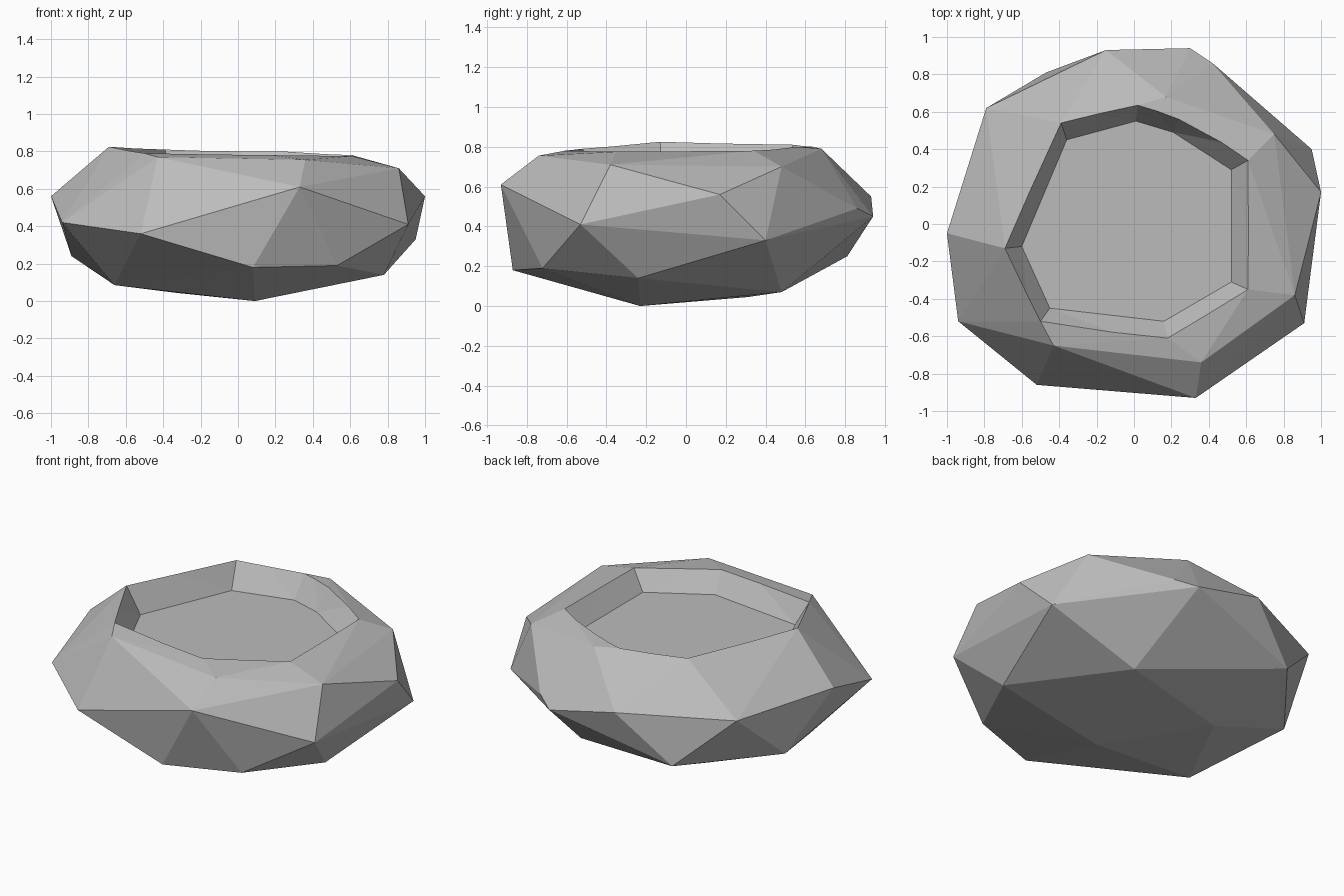
import bpy
import bmesh
from mathutils import Vector

if "Cube" in bpy.data.objects:
    bpy.data.objects.remove(bpy.data.objects["Cube"])

FLOOR_Z = 0.66

# Corner points of the boulder, from the ground up to the shoulder
lower = [(0.09, -0.23, 0), (-0.34, 0.31, 0.045), (0.40, 0.48, 0.07), (-0.66, -0.29, 0.085),
         (0.78, -0.24, 0.14), (0.08, -0.87, 0.18), (0.53, -0.72, 0.19),
         (-0.89, 0.28, 0.24), (-0.47, 0.81, 0.25), (0.95, 0.40, 0.33)]
middle = [(-0.52, -0.86, 0.36), (0.91, -0.53, 0.41), (-0.94, -0.52, 0.42), (0.30, 0.94, 0.45),
          (0.42, 0.86, 0.49), (-0.15, 0.93, 0.55), (-0.79, 0.62, 0.55),
          (-1.0, -0.05, 0.56), (1.0, 0.17, 0.56), (0.33, -0.93, 0.61)]
shoulder = [(0.75, 0.48, 0.70), (0.86, -0.38, 0.71), (0.36, -0.74, 0.755),
            (-0.43, -0.65, 0.77), (0.17, 0.68, 0.79)]

# Rim of the hollow and the matching corners of its floor
rim = [(-0.69, -0.13, 0.825), (-0.39, 0.54, 0.81), (0.02, 0.635, 0.80), (0.24, 0.56, 0.80),
       (0.61, 0.34, 0.78), (0.61, -0.35, 0.775), (0.18, -0.61, 0.78), (-0.50, -0.52, 0.79)]
floor = [(-0.60, -0.12), (-0.36, 0.45), (0.01, 0.55), (0.21, 0.49),
         (0.52, 0.29), (0.52, -0.31), (0.16, -0.52), (-0.45, -0.45)]


def hull_object(name, points):
    """Flat-faced object wrapped tightly around the points."""
    bm = bmesh.new()
    for p in points:
        bm.verts.new(p)
    res = bmesh.ops.convex_hull(bm, input=bm.verts)
    loose = [g for g in set(res["geom_interior"] + res["geom_unused"])
             if isinstance(g, bmesh.types.BMVert)]
    bmesh.ops.delete(bm, geom=loose, context='VERTS')
    bmesh.ops.recalc_face_normals(bm, faces=bm.faces)
    mesh = bpy.data.meshes.new(name)
    bm.to_mesh(mesh)
    bm.free()
    obj = bpy.data.objects.new(name, mesh)
    bpy.context.collection.objects.link(obj)
    return obj


# Boulder
stone = bpy.data.materials.new("grey stone")
stone.diffuse_color = (0.5, 0.5, 0.5, 1)
stone.use_nodes = True
stone.node_tree.nodes["Principled BSDF"].inputs["Base Color"].default_value = stone.diffuse_color
boulder = hull_object("boulder", lower + middle + shoulder + rim)
boulder.data.materials.append(stone)

# Hollow cutter: the sloped walls carried on above the rim
base = [Vector((x, y, FLOOR_Z)) for x, y in floor]
top = [b + (Vector(r) - b) * 2 for b, r in zip(base, rim)]
cutter = hull_object("hollow_cutter", base + top)
cutter.data.materials.append(stone)

# Cut the hollow, then drop the cutter
cut = boulder.modifiers.new("hollow", 'BOOLEAN')
cut.object = cutter
cut.operation = 'DIFFERENCE'
cut.solver = 'EXACT'
bpy.context.view_layer.objects.active = boulder
boulder.select_set(True)
bpy.ops.object.modifier_apply(modifier=cut.name)
bpy.data.objects.remove(cutter)
